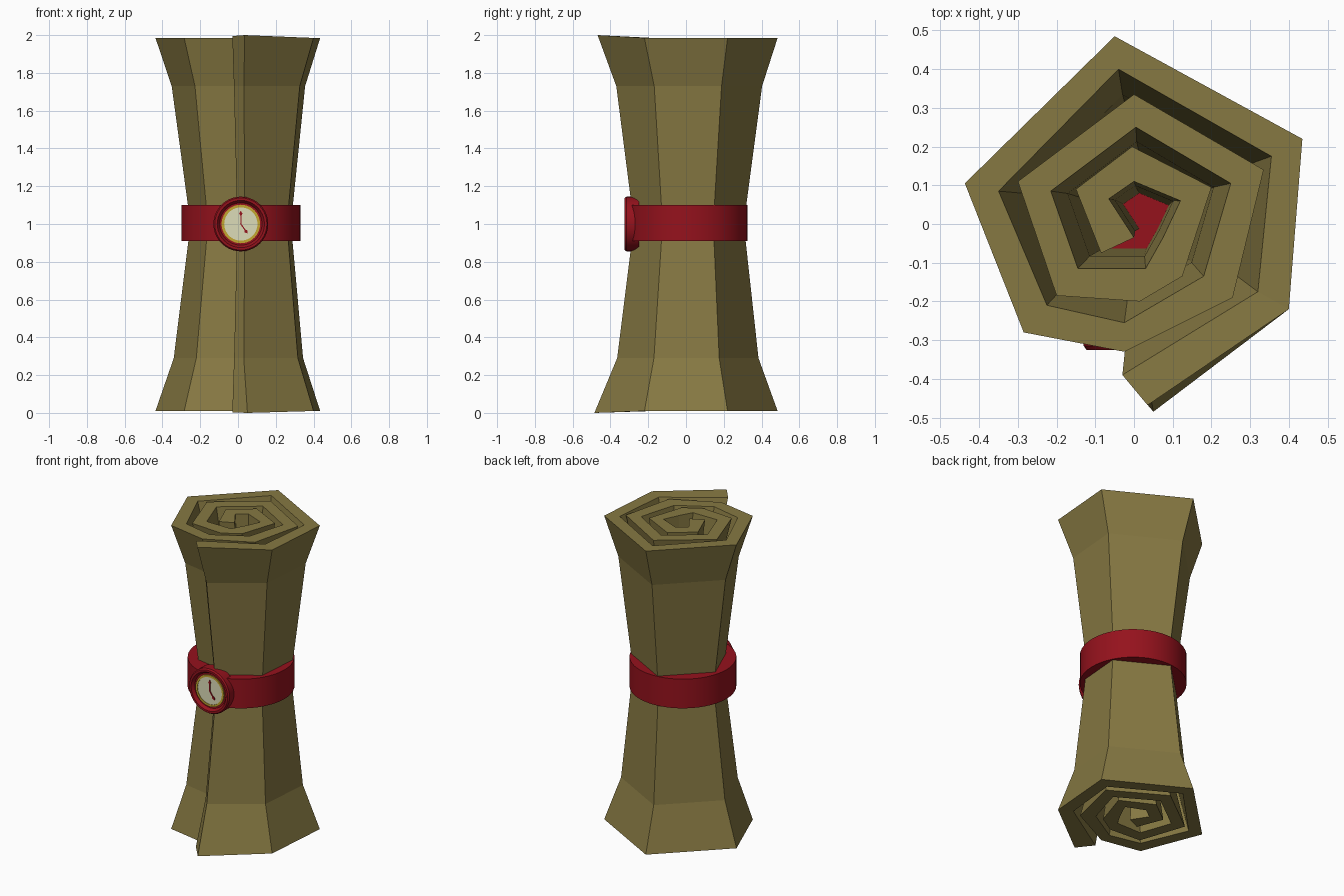
import bpy, bmesh, math
from mathutils import Matrix, Vector

if "Cube" in bpy.data.objects:
    bpy.data.objects.remove(bpy.data.objects["Cube"])


def material(name, rgb):
    m = bpy.data.materials.new(name)
    m.diffuse_color = (*rgb, 1)
    m.use_nodes = True
    m.node_tree.nodes["Principled BSDF"].inputs["Base Color"].default_value = m.diffuse_color
    return m


PAPER = material("parchment", (0.24, 0.19, 0.055))
RED = material("red", (0.30, 0.006, 0.012))
GOLD = material("gold", (0.55, 0.38, 0.03))
CREAM = material("cream", (0.72, 0.72, 0.48))


def finish(name, bm, mat, smooth=False):
    bmesh.ops.recalc_face_normals(bm, faces=bm.faces)
    me = bpy.data.meshes.new(name)
    bm.to_mesh(me)
    bm.free()
    me.materials.append(mat)
    ob = bpy.data.objects.new(name, me)
    bpy.context.collection.objects.link(ob)
    if smooth:
        bpy.ops.object.select_all(action='DESELECT')
        ob.select_set(True)
        bpy.context.view_layer.objects.active = ob
        bpy.ops.object.shade_smooth_by_angle(angle=math.radians(30))
    return ob


# Rolled sheet: six corners per turn, three turns, outer and inner skin
OUTER = [(.035, -.468), (.40, -.22), (.435, .22), (-.05, .485), (-.437, .105), (-.285, -.28),
         (-.025, -.33), (.255, -.19), (.335, .14), (0, .335), (-.30, .11), (-.20, -.185),
         (.015, -.20), (.125, -.135), (.20, .095), (-.005, .20), (-.15, .09), (-.085, -.075)]
INNER = [(-.03, -.39), (.32, -.175), (.355, .175), (-.04, .40), (-.35, .085), (-.225, -.21),
         (-.025, -.255), (.18, -.135), (.25, .105), (.005, .25), (-.215, .085), (-.145, -.115),
         (.03, -.115), (.075, -.035), (.12, .06), (0, .11), (-.065, .065), (0, -.035)]
# height, scale, x shift, y shift
LEVELS = [(0.01, 1.0, 0, 0), (0.29, .785, .003, .003), (1.0, .61, .015, .01),
          (1.73, .81, .003, .01), (1.985, 1.0, 0, 0)]

bm = bmesh.new()
rings = []
for z, s, dx, dy in LEVELS:
    ring = [bm.verts.new((x * s + dx, y * s + dy, z)) for x, y in OUTER + INNER[::-1]]
    rings.append(ring)
n = len(rings[0])
for a, b in zip(rings, rings[1:]):
    for i in range(n):
        j = (i + 1) % n
        bm.faces.new((a[i], a[j], b[j], b[i]))
for ring in (rings[0], rings[-1]):
    for i in range(n // 2 - 1):
        bm.faces.new((ring[i], ring[i + 1], ring[n - 2 - i], ring[n - 1 - i]))
# loose flap corners lift away slightly at both ends
rings[0][0].co = (.05, -.485, 0)
rings[-1][0].co.z = 2.0
rings[0][n - 1].co.z = 0.003
rings[-1][n - 1].co.z = 1.995
finish("rolled_sheet", bm, PAPER)

# Band: closed drum around the waist
bm = bmesh.new()
bmesh.ops.create_cone(bm, cap_ends=True, segments=48, radius1=.315, radius2=.315, depth=.19,
                      matrix=Matrix.Translation((.015, .01, 1.005)))
finish("band", bm, RED, True)

CENTRE = Vector((.015, 0, 1.0))


def lathe(name, profile, mat, steps=40):
    """Revolve (radius, y) points about the front-facing axis."""
    bm = bmesh.new()
    loops = []
    for r, y in profile:
        if r == 0:
            loops.append([bm.verts.new(CENTRE + Vector((0, y, 0)))])
        else:
            loops.append([bm.verts.new(CENTRE + Vector((r * math.cos(2 * math.pi * i / steps), y,
                          r * math.sin(2 * math.pi * i / steps)))) for i in range(steps)])
    for a, b in zip(loops, loops[1:]):
        for i in range(steps):
            j = (i + 1) % steps
            vs = [a[i % len(a)], a[j % len(a)], b[j % len(b)], b[i % len(b)]]
            bm.faces.new(list(dict.fromkeys(vs)))
    return finish(name, bm, mat, True)


# Seal on the front with raised rim, gold ring and dial
lathe("seal", [(0, -.25), (.145, -.25), (.145, -.315), (.138, -.325), (.125, -.325),
               (.112, -.306), (0, -.306)], RED)
lathe("gold_ring", [(.088, -.305), (.088, -.313), (.102, -.313), (.102, -.305)], GOLD)
lathe("dial", [(0, -.305), (.090, -.305), (.090, -.310), (0, -.310)], CREAM)


def hand(name, angle, length):
    """Thin pointer with a diamond tip, turned clockwise from upright."""
    w, t = .003, .009
    outline = [(-w, -.004), (w, -.004), (w, length - .025), (t, length - .015),
               (0, length), (-t, length - .015), (-w, length - .025)]
    bm = bmesh.new()
    face = bm.faces.new([bm.verts.new((x, -.309, z)) for x, z in outline])
    ext = bmesh.ops.extrude_face_region(bm, geom=[face])
    for v in ext["geom"]:
        if isinstance(v, bmesh.types.BMVert):
            v.co.y -= .006
    bm.transform(Matrix.Translation(CENTRE) @ Matrix.Rotation(angle, 4, 'Y'))
    finish(name, bm, RED)


hand("long_hand", 0, .07)
hand("short_hand", math.radians(145), .062)
